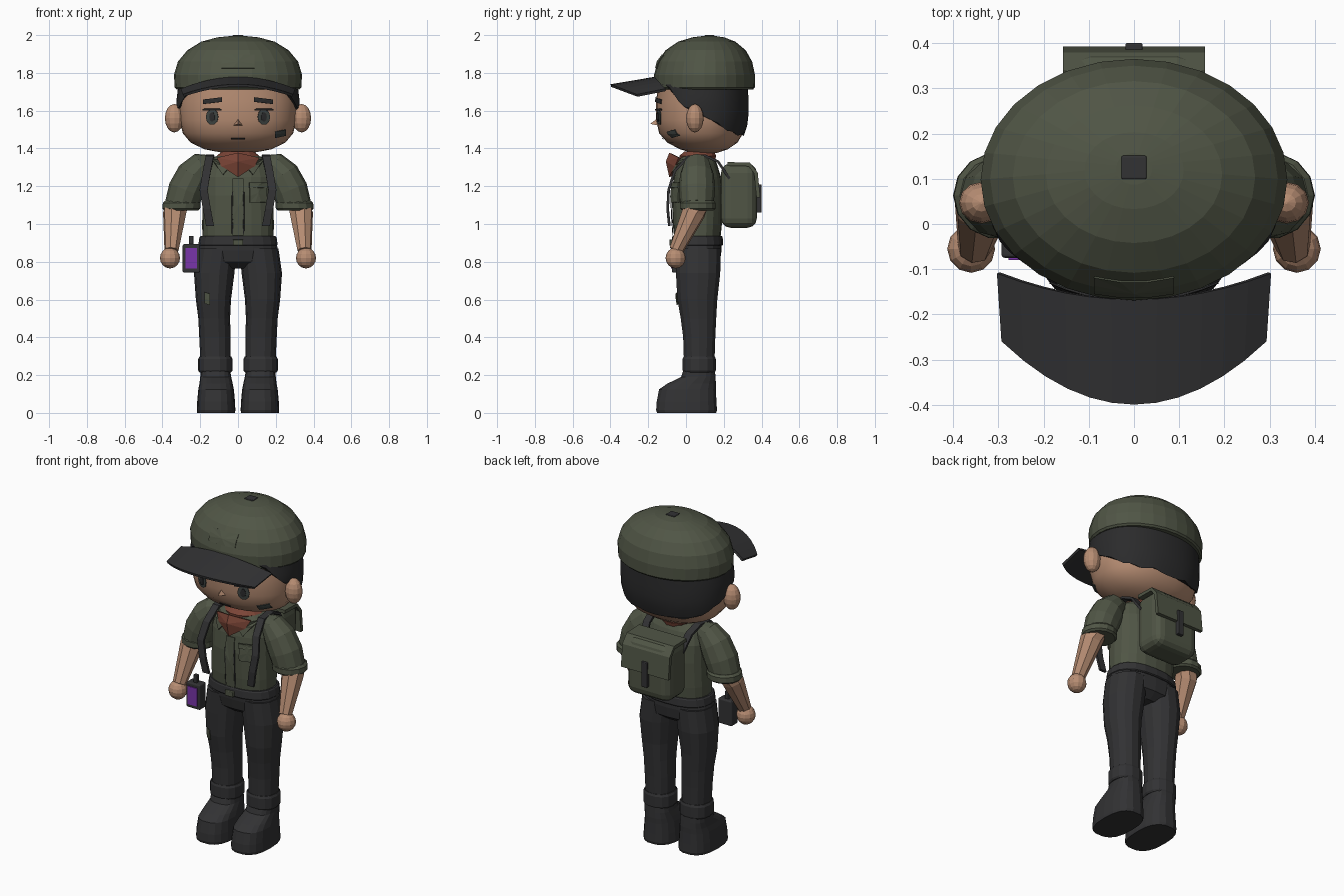
import bpy, bmesh, math
from mathutils import Vector

cube = bpy.data.objects.get("Cube")
if cube:
    bpy.data.objects.remove(cube, do_unlink=True)


def material(name, r, g, b):
    m = bpy.data.materials.new(name)
    m.use_nodes = True
    m.diffuse_color = (r, g, b, 1)
    m.node_tree.nodes["Principled BSDF"].inputs["Base Color"].default_value = (r, g, b, 1)
    return m


OLIVE = material("olive cloth", .08, .091, .06)
DARK = material("charcoal cloth", .032, .032, .034)
HAIR = material("black hair", .024, .024, .025)
SKIN = material("tan skin", .47, .265, .17)
RED = material("rust scarf", .2, .06, .038)
PURPLE = material("purple screen", .19, .035, .4)
GREY = material("grey green", .05, .06, .056)


def build(name, verts, faces, mat, smooth=False, thick=0):
    me = bpy.data.meshes.new(name)
    me.from_pydata([tuple(v) for v in verts], [], faces)
    bm = bmesh.new()
    bm.from_mesh(me)
    bmesh.ops.recalc_face_normals(bm, faces=bm.faces)
    bm.to_mesh(me)
    bm.free()
    me.materials.append(mat)
    ob = bpy.data.objects.new(name, me)
    bpy.context.collection.objects.link(ob)
    if thick:
        mod = ob.modifiers.new("thickness", 'SOLIDIFY')
        mod.thickness, mod.offset = thick, 0
    if smooth:
        bpy.ops.object.select_all(action='DESELECT')
        ob.select_set(True)
        bpy.context.view_layer.objects.active = ob
        bpy.ops.object.shade_smooth_by_angle(angle=math.radians(35))
    return ob


def skin_rings(name, rings, mat, smooth=False, caps=True):
    n = len(rings[0])
    faces = [(i * n + j, i * n + (j + 1) % n, (i + 1) * n + (j + 1) % n, (i + 1) * n + j)
             for i in range(len(rings) - 1) for j in range(n)]
    if caps:
        faces += [tuple(range(n)), tuple(range((len(rings) - 1) * n, len(rings) * n))]
    return build(name, [v for r in rings for v in r], faces, mat, smooth)


def power(c, e):
    return math.copysign(abs(c) ** (2 / e), c)


# Stacked horizontal rings: (z, cx, cy, rx, ry)
def loft(name, rows, mat, n=16, e=2, smooth=False, side=1):
    angles = [2 * math.pi * j / n for j in range(n)]
    return skin_rings(name, [[(side * (cx + rx * power(math.cos(a), e)), cy + ry * power(math.sin(a), e), z)
                              for a in angles] for z, cx, cy, rx, ry in rows], mat, smooth)


def row_at(rows, z):
    for a, b in zip(rows, rows[1:]):
        if a[0] <= z <= b[0]:
            t = (z - a[0]) / (b[0] - a[0])
            return [p + (q - p) * t for p, q in zip(a, b)]
    return rows[0] if z < rows[0][0] else rows[-1]


# Thin plate following the front of a lofted part
def plate(name, pts, rows, mat, off=.006, e=2.2, thick=.004):
    outline = [Vector(a).lerp(Vector(b), k / 3) for a, b in zip(pts, pts[1:] + pts[:1]) for k in range(3)]
    mid = sum(outline, Vector((0, 0))) / len(outline)
    verts = []
    for x, z in outline + [mid]:
        _, cx, cy, rx, ry = row_at(rows, z)
        u = min(abs((x - cx) / rx), .98)
        verts.append((x, cy - ry * (1 - u ** e) ** (1 / e) - off, z))
    n = len(outline)
    return build(name, verts, [(i, (i + 1) % n, n) for i in range(n)], mat, thick=thick)


def rect(x, z, w, h, tilt=0):
    return [(x - w, z - h - tilt), (x + w, z - h + tilt), (x + w, z + h + tilt), (x - w, z + h - tilt)]


def oval(x, z, w, h):
    return [(x + w * math.cos(k * math.pi / 5), z + h * math.sin(k * math.pi / 5)) for k in range(10)]


# Round tube through points with a radius at each
def limb(name, pts, radii, mat, n=8, smooth=False):
    pts = [Vector(p) for p in pts]
    rings = []
    for i, p in enumerate(pts):
        q = (pts[min(i + 1, len(pts) - 1)] - pts[max(i - 1, 0)]).to_track_quat('Z', 'Y')
        rings.append([p + q @ Vector((radii[i] * math.cos(a), radii[i] * math.sin(a), 0))
                      for a in [2 * math.pi * j / n for j in range(n)]])
    return skin_rings(name, rings, mat, smooth)


# Flat strap along a path, wide in x
def ribbon(name, pts, width, thick, mat):
    pts = [Vector(p) for p in pts]
    rings = []
    for i, p in enumerate(pts):
        t = pts[min(i + 1, len(pts) - 1)] - pts[max(i - 1, 0)]
        nrm = Vector((0, -t.z, t.y)).normalized() * thick / 2
        w = Vector((width / 2, 0, 0))
        rings.append([p - w - nrm, p + w - nrm, p + w + nrm, p - w + nrm])
    return skin_rings(name, rings, mat)


def box(name, c, size, mat, bevel=0):
    x, y, z = [s / 2 for s in size]
    ring = [(-x, -y), (x, -y), (x, y), (-x, y)]
    ob = skin_rings(name, [[(c[0] + a, c[1] + b, c[2] + k) for a, b in ring] for k in (-z, z)], mat)
    if bevel:
        mod = ob.modifiers.new("bevel", 'BEVEL')
        mod.width, mod.segments = bevel, 3
    return ob


def ball(name, c, r, mat):
    rows = [(c[2] - r[2] * math.cos(t), c[0], c[1], r[0] * math.sin(t), r[1] * math.sin(t))
            for t in [math.pi * (k + .15) / 8.3 for k in range(9)]]
    return loft(name, rows, mat, 12)


# Head and hair
HEAD = [(1.375, 0, .1, .07, .06), (1.395, 0, .095, .175, .125), (1.43, 0, .087, .25, .185),
        (1.48, 0, .08, .292, .222), (1.55, 0, .08, .31, .238), (1.65, 0, .08, .314, .238), (1.76, 0, .085, .3, .23)]
loft("head", HEAD, SKIN, 32, 2.2, True)
hair_rings = [[] for _ in range(6)]
for j in range(48):
    a = 2 * math.pi * (j + .5) / 48
    back = abs((a + math.pi / 2 + math.pi) % (2 * math.pi) - math.pi)  # angle away from the front
    low = row_at([(0, 1.735), (.8, 1.735), (1.15, 1.64), (1.6, 1.58), (1.95, 1.52), (2.4, 1.475), (3.2, 1.47)], back)[1]
    low += .007 * math.sin(back * 14) if back > 1.2 else 0
    for k, ring in enumerate(hair_rings):
        z = low + (1.745 - low) * k / 5
        _, _, cy, rx, ry = row_at(HEAD, z)
        ring.append(((rx + .013) * power(math.cos(a), 2.2), cy + (ry + .013) * power(math.sin(a), 2.2), z))
skin_rings("hair", hair_rings, HAIR, True)

# Face
for s, side in ((1, "left"), (-1, "right")):
    ball(side + "_ear", (s * .337, .047, 1.56), (.05, .046, .075), SKIN)
    plate(side + "_eye", oval(s * .137, 1.567, .033, .043), HEAD, GREY)
    plate(side + "_pupil", oval(s * .137, 1.567, .015, .025), HEAD, HAIR, .01)
    plate(side + "_eyelid", rect(s * .137, 1.605, .05, .005), HEAD, HAIR, .01)
    plate(side + "_eyebrow", rect(s * .135, 1.653, .05, .012, -s * .006), HEAD, HAIR, .01)
plate("mouth", rect(0, 1.452, .036, .003), HEAD, HAIR)
plate("cheek_smudge", rect(.224, 1.478, .028, .016, .006), HEAD, GREY)
build("nose", [(-.024, -.15, 1.522), (.024, -.15, 1.522), (0, -.19, 1.53), (0, -.15, 1.56)],
      [(0, 1, 2), (1, 3, 2), (3, 0, 2), (0, 3, 1)], SKIN)

# Cap with visor, button and front patch
CAP = [(1.712, 0, .098, .325, .257), (1.722, 0, .098, .335, .266), (1.79, 0, .098, .339, .267),
       (1.86, 0, .1, .318, .25), (1.92, 0, .104, .268, .212), (1.965, 0, .11, .195, .152),
       (1.988, 0, .118, .11, .085), (1.995, 0, .122, .04, .035)]
loft("cap", CAP, OLIVE, 28)
box("cap_button", (0, .125, 1.993), (.056, .052, .014), DARK, .004)
plate("cap_patch", rect(0, 1.86, .088, .035), CAP, OLIVE, .003, 2)
visor, steps = [], 12
for i in range(steps + 1):
    t = 2 * i / steps - 1
    visor += [(.3 * t, -.166 + .058 * t * t, 1.772 - .062 * t * t),
              (.29 * t, -.398 + .14 * t * t, 1.733 - .053 * t * t)]
build("cap_visor", visor, [(2 * i, 2 * i + 1, 2 * i + 3, 2 * i + 2) for i in range(steps)], DARK, thick=.014)

# Shirt
TORSO = [(.92, 0, .06, .188, .122), (1, 0, .06, .19, .13), (1.15, 0, .06, .185, .135), (1.25, 0, .06, .185, .125),
         (1.32, 0, .058, .168, .105), (1.355, 0, .06, .125, .085), (1.37, 0, .06, .08, .07)]
loft("shirt", TORSO, OLIVE, 20, 2.4)
loft("neck", [(1.33, 0, .07, .075, .065), (1.42, 0, .08, .075, .065)], SKIN, 12)
for x in (-.03, .03):
    plate("placket_edge", rect(x, 1.06, .003, .11), TORSO, DARK, .006, 2.4)
plate("placket", rect(0, 1.09, .028, .15), TORSO, OLIVE, .006, 2.4)
plate("chest_pocket", rect(.107, 1.165, .045, .05), TORSO, OLIVE, .009, 2.4, .008)
plate("pocket_flap", rect(.107, 1.205, .048, .014), TORSO, OLIVE, .016, 2.4, .009)

# Scarf
loft("scarf_band", [(1.335, 0, .06, .1, .095), (1.36, 0, .062, .112, .1), (1.385, 0, .07, .085, .08)], RED, 14)
kerchief = [(-.11, 1.35), (-.085, 1.305), (0, 1.25), (.085, 1.305), (.11, 1.35), (0, 1.375)]
build("scarf_front", [(x, -.082 + 4 * x * x, z) for x, z in kerchief] + [(0, -.1, 1.33)],
      [(i, (i + 1) % 6, 6) for i in range(6)], RED, thick=.014)

# Trousers and belt
loft("hips", [(.765, 0, .065, .07, .07), (.8, 0, .065, .19, .115), (.86, 0, .063, .212, .125),
              (.93, 0, .06, .198, .127)], DARK, 20, 2.4)
loft("belt", [(.885, 0, .06, .205, .132), (.89, 0, .06, .21, .137), (.93, 0, .06, .204, .134),
              (.937, 0, .06, .198, .13)], DARK, 20, 2.4)
box("belt_buckle", (0, -.078, .902), (.055, .02, .032), OLIVE, .004)

# Limbs, straps and boots, one per side
LEG = [(.25, .12, .07, .078, .082), (.4, .122, .07, .083, .087), (.5, .126, .066, .084, .096),
       (.6, .13, .06, .093, .108), (.74, .126, .064, .107, .12), (.87, .11, .063, .104, .122)]
for s, side in ((1, "left"), (-1, "right")):
    loft(side + "_trouser_leg", LEG, DARK, 14, 2.2, side=s)
    loft(side + "_trouser_cuff", [(.215, .12, .07, .084, .085), (.225, .12, .07, .091, .09),
                                  (.285, .12, .07, .091, .09), (.298, .12, .07, .084, .085)], DARK, 14, 2.3, side=s)
    loft(side + "_boot", [(0, .116, .003, .1, .158), (.015, .116, .003, .102, .163), (.06, .116, .003, .1, .16),
                          (.125, .116, .008, .094, .152), (.155, .116, .03, .088, .13), (.19, .118, .065, .082, .092),
                          (.23, .12, .07, .078, .084)], DARK, 18, 2.6, side=s)
    limb(side + "_sleeve", [(s * x, .058, z) for x, z in ((.13, 1.325), (.19, 1.31), (.235, 1.26), (.275, 1.18), (.3, 1.1))],
         [.04, .072, .09, .095, .088], OLIVE, 12)
    loft(side + "_sleeve_cuff", [(1.072, .3, .063, .09, .085), (1.082, .3, .063, .1, .096),
                                 (1.112, .298, .063, .1, .096), (1.124, .295, .063, .09, .086)], OLIVE, 14, side=s)
    limb(side + "_forearm", [(s * .318, .07, 1.12), (s * .335, .04, 1.06), (s * .352, -.052, .86)],
         [.06, .064, .038], SKIN)
    ball(side + "_hand", (s * .36, -.055, .82), (.053, .053, .055), SKIN)
    ribbon(side + "_pack_strap", [(s * x, y, z) for x, y, z in
           ((.125, .23, 1.24), (.14, .17, 1.33), (.148, .1, 1.362), (.15, .01, 1.355), (.165, -.06, 1.28),
            (.182, -.092, 1.18), (.165, -.097, 1.08), (.148, -.088, .99))], .042, .014, DARK)
    plate(side + "_collar", [(s * .025, 1.325), (s * .14, 1.345), (s * .08, 1.26)], TORSO, OLIVE, .014, 2.4, .008)
plate("thigh_patch", rect(-.163, .605, .014, .03, -.004), [(z, -cx, cy, rx, ry) for z, cx, cy, rx, ry in LEG], OLIVE)

# Backpack
box("backpack", (0, .28, 1.15), (.29, .19, .34), OLIVE, .05)
ribbon("backpack_flap", [(0, .22, 1.318), (0, .335, 1.315), (0, .37, 1.27), (0, .383, 1.14)], .315, .02, OLIVE)
box("backpack_clasp", (0, .388, 1.135), (.038, .024, .15), DARK, .004)

# Handheld radio on the belt
box("radio", (-.247, -.045, .818), (.092, .06, .15), DARK, .008)
box("radio_aerial", (-.247, -.045, .91), (.024, .024, .055), DARK, .004)
box("radio_screen", (-.247, -.077, .818), (.062, .006, .108), PURPLE)
